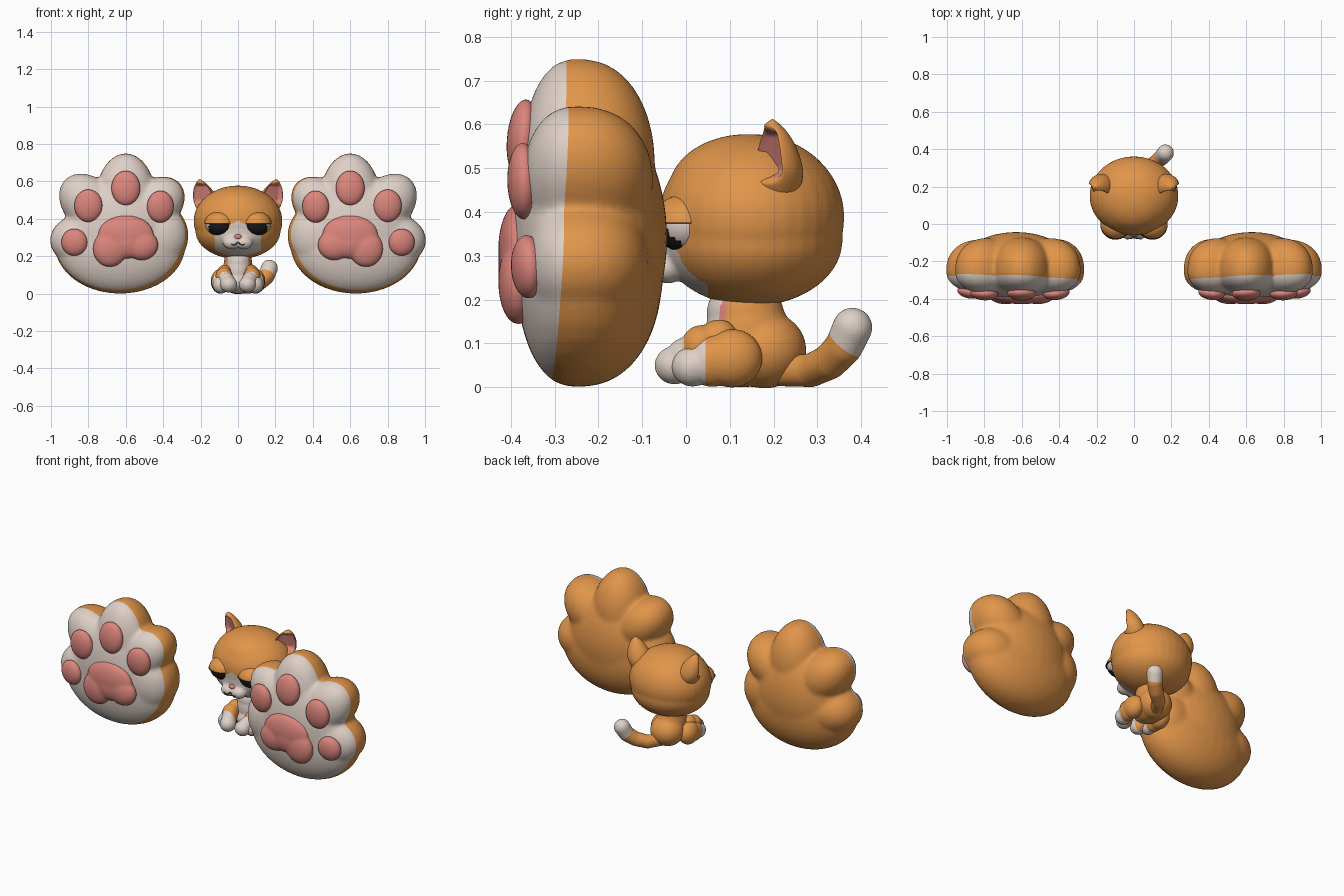
import bpy, bmesh, math
from mathutils import Vector, Matrix
from mathutils.bvhtree import BVHTree

if "Cube" in bpy.data.objects:
    bpy.data.objects.remove(bpy.data.objects["Cube"])


def material(name, rgb):
    m = bpy.data.materials.new(name)
    m.use_nodes = True
    m.diffuse_color = (*rgb, 1)
    m.node_tree.nodes["Principled BSDF"].inputs["Base Color"].default_value = (*rgb, 1)
    return m


MATS = [material("orange fur", (0.75, 0.30, 0.068)),
        material("cream fur", (0.73, 0.63, 0.57)),
        material("pink skin", (0.71, 0.235, 0.20)),
        material("dark eye", (0.012, 0.012, 0.014))]
ORANGE, CREAM, PINK, DARK = range(4)


def finish(name, bm, rule=None, cuts=()):
    """Turn a bmesh into a smooth object, coloured face by face with a rule."""
    for co, no in cuts:
        bmesh.ops.bisect_plane(bm, geom=bm.verts[:] + bm.edges[:] + bm.faces[:],
                               plane_co=co, plane_no=no)
    for f in bm.faces:
        f.smooth = True
        if rule:
            f.material_index = rule(f.calc_center_median())
    me = bpy.data.meshes.new(name)
    bm.to_mesh(me)
    bm.free()
    for m in MATS:
        me.materials.append(m)
    ob = bpy.data.objects.new(name, me)
    bpy.context.collection.objects.link(ob)
    return ob


def add_ball(bm, c, r, rot=Matrix()):
    bmesh.ops.create_uvsphere(bm, u_segments=32, v_segments=20, radius=1,
                              matrix=Matrix.Translation(c) @ rot @ Matrix.Diagonal((*r, 1)))


def ball(name, c, r, rule, rot=Matrix()):
    bm = bmesh.new()
    add_ball(bm, c, r, rot)
    return finish(name, bm, rule)


def blob(name, balls, voxel, rule, cuts=(), smooth=6, shape=None):
    """Fuse ellipsoids into one soft skin; also return a tree for ray casts."""
    bm = bmesh.new()
    for b in balls:
        add_ball(bm, *b)
    if shape:
        for v in bm.verts:
            v.co.y = shape(v.co.y)
    raw = finish(name + " raw", bm)
    mod = raw.modifiers.new("fuse", 'REMESH')
    mod.mode, mod.voxel_size = 'VOXEL', voxel
    mod = raw.modifiers.new("soften", 'SMOOTH')
    mod.factor, mod.iterations = 0.5, smooth
    dg = bpy.context.evaluated_depsgraph_get()
    me = bpy.data.meshes.new_from_object(raw.evaluated_get(dg))
    bm = bmesh.new()
    bm.from_mesh(me)
    bpy.data.objects.remove(raw)
    bpy.data.meshes.remove(me)
    tree = BVHTree.FromBMesh(bm)
    finish(name, bm, rule, cuts)
    return tree


def front_point(tree, x, z):
    loc, no, _, _ = tree.ray_cast(Vector((x, -2, z)), Vector((0, 1, 0)))
    return loc, no


def flat(i):
    return lambda c: i


def clamp(v):
    return max(0, min(1, v))


# Giant paws: toes are long petals that run in towards the palm
def paw_depth(y):
    u = (y + .25) / .21
    return -.25 + abs(u) ** .85 * (.21 if u > 0 else -.147)


def giant_paw(s, side):
    lobes = [(.63, .34, .30, .30, .207, 0),     # core
             (.63, .26, .35, .26, .195, 0),     # palm
             (.60, .51, .16, .24, .175, 0),     # top toe
             (.79, .475, .14, .19, .17, 45),    # outer toe
             (.45, .468, .135, .185, .17, -49),  # inner toe
             (.83, .285, .175, .14, .16, 0),    # thumb toe
             (.42, .31, .155, .17, .165, 0)]    # inner heel
    balls = [((s * x, -.25, z), (rx, ry, rz), Matrix.Rotation(s * math.radians(a), 4, 'Y'))
             for x, z, rx, rz, ry, a in lobes]
    split, slope = Vector((s * .63, -.285, .5)), Vector((-s * .04, 1, -.05))
    tree = blob(side + " giant paw", balls, .011,
                lambda c: CREAM if (c - split).dot(slope) < 0 else ORANGE,
                [(split, slope)], 10, paw_depth)
    pads = [("top", .60, .565, .077, .092), ("outer", .80, .47, .075, .087),
            ("inner", .415, .465, .072, .085), ("thumb", .875, .275, .07, .072)]
    for nm, x, z, rx, rz in pads:
        loc, no = front_point(tree, s * x, z)
        aim = (no + Vector((0, -.25, 0))).normalized()
        rot = (-aim).to_track_quat('Y', 'Z').to_matrix().to_4x4()
        ball(f"{side} {nm} toe pad", loc, (rx, .037, rz), flat(PINK), rot)
    # Bean-shaped palm pad
    bean = [((s * x, front_point(tree, s * .6, .28)[0].y + .008, z), (rx, .046, rz))
            for x, z, rx, rz in [(.60, .315, .15, .105), (.685, .24, .092, .098),
                                 (.515, .26, .09, .082), (.60, .275, .12, .088)]]
    blob(side + " palm pad", bean, .007, flat(PINK), smooth=14)


for s, side in ((1, "left"), (-1, "right")):
    giant_paw(s, side)


# Head with cream lower face
def head_rule(c):
    if c.y < .05 and c.z < .385 and abs(c.x) < .125 * min(1, (.395 - c.z) / .08):
        return CREAM
    return ORANGE


skull = [((0, .15, .388), (.238, .212, .19)), ((0, .15, .335), (.228, .208, .15)),
         ((0, .14, .45), (.19, .18, .128))]
skull += [((s * .032, -.042, .272), (.048, .04, .036)) for s in (1, -1)]
face = blob("head", skull, .007, head_rule, [((0, .05, 0), (0, 1, 0))], 12)

# Nose and mouth
ball("nose", front_point(face, 0, .303)[0], (.021, .013, .014), flat(PINK))
mouth = bpy.data.curves.new("mouth", 'CURVE')
mouth.dimensions, mouth.bevel_depth = '3D', .0025
line = mouth.splines.new('POLY')
line.points.add(16)
for i, p in enumerate(line.points):
    x = (i - 8) * .0048
    z = .277 - .017 * abs(math.sin(x / .04 * math.pi * .85))
    p.co = (x, front_point(face, x, z)[0].y - .001, z, 1)
mouth.materials.append(MATS[DARK])
bpy.context.collection.objects.link(bpy.data.objects.new("mouth", mouth))


# Half-closed eyes
def eye(s, side):
    c, r = Vector((s * .098, .0, .372)), Vector((.076, .074, .064))
    ball(side + " eyeball", c, r,
         lambda p: DARK if abs(p.x - s * .092) < .064 and p.y < -.01 else CREAM)
    bm = bmesh.new()
    add_ball(bm, c, r * 1.07)
    cut = bmesh.ops.bisect_plane(bm, geom=bm.verts[:] + bm.edges[:] + bm.faces[:],
                                 plane_co=(0, 0, .376), plane_no=(0, 0, 1), clear_inner=True)
    rim = [e for e in cut["geom_cut"] if isinstance(e, bmesh.types.BMEdge)]
    bmesh.ops.holes_fill(bm, edges=rim)
    lid = finish(side + " eyelid", bm, lambda p: DARK if p.z < .3765 else ORANGE)
    for p in lid.data.polygons:
        p.use_smooth = p.material_index == ORANGE
    # Thin lash line under the lid
    ball(side + " lash", (c.x, -.004, .375), (.082, .08, .004), flat(DARK))


# Thick rounded ear with a pink bowl facing forward and outward
def ear(s, side, rings=30, seg=48):
    base, tip = Vector((s * .15, .205, .42)), Vector((s * .205, .197, .612))
    fwd, across = Vector((s * .45, -.893, 0)), Vector((.893, s * .45, 0))
    bm = bmesh.new()
    grid, pink = [], set()
    for j in range(rings):
        t = math.sin(j / rings * math.pi / 2)
        r = (1 - t ** 3) ** .8 * (.6 + .4 * math.sin(min(1, t / .45) * math.pi / 2))
        row = []
        for k in range(seg):
            a = 2 * math.pi * k / seg
            f = math.cos(a)
            w = clamp((f - .2) / .45) * clamp((t - .25) / .12) * clamp((.93 - t) / .12)
            v = bm.verts.new(base.lerp(tip, t) + across * (math.sin(a) * r * .073)
                             + fwd * ((f - w * (f + .1)) * r * .068))
            if w > .3:
                pink.add(v)
            row.append(v)
        grid.append(row)
    for lo, hi in zip(grid, grid[1:]):
        for k in range(seg):
            n = (k + 1) % seg
            f = bm.faces.new((lo[k], lo[n], hi[n], hi[k]))
            f.material_index = PINK if all(v in pink for v in f.verts) else ORANGE
    top = bm.verts.new(tip)
    for k in range(seg):
        bm.faces.new((grid[-1][k], grid[-1][(k + 1) % seg], top))
    bmesh.ops.recalc_face_normals(bm, faces=bm.faces[:])
    finish(side + " ear", bm)


# Legs: slanting front legs, rounded hind legs
def legs(s, side):
    blob(side + " front leg",
         [((s * .05, -.026, .05), (.046, .046, .044)), ((s * .06, .0, .068), (.042, .045, .046)),
          ((s * .075, .035, .092), (.046, .047, .05)), ((s * .072, .075, .11), (.04, .045, .045))],
         .005, lambda c: CREAM if c.y < -.005 else ORANGE, [((0, -.005, 0), (0, 1, 0))], 10)
    blob(side + " hind leg",
         [((s * .093, .105, .066), (.053, .07, .067)), ((s * .093, .06, .06), (.049, .055, .06)),
          ((s * .09, .015, .047), (.046, .048, .046))],
         .005, lambda c: CREAM if c.y < .045 else ORANGE, [((0, .045, 0), (0, 1, 0))], 10)


for s, side in ((1, "left"), (-1, "right")):
    eye(s, side)
    ear(s, side)
    legs(s, side)


# Body with cream chest and small pink side patches
def body_rule(c):
    if c.y < .095 and abs(c.x) < .055:
        return CREAM
    if c.y < .092 and c.z > .155:
        return PINK
    return ORANGE


blob("body", [((0, .18, .085), (.097, .095, .088)), ((0, .14, .12), (.083, .097, .11)),
              ((0, .135, .17), (.075, .088, .08)), ((0, .13, .06), (.085, .1, .06))],
     .006, body_rule, smooth=10)

# Tail curling up to a cream tip
path = [Vector(p) for p in ((.02, .22, .037), (.06, .285, .038), (.115, .328, .058),
                            (.152, .36, .092), (.168, .38, .136))]
links = []
for i in range(25):
    u = i / 6
    k = min(int(u), 3)
    w = .036 + .010 * i / 24
    links.append((path[k].lerp(path[k + 1], u - k), (w, w, w)))
tip_co, tip_no = Vector((.14, .36, .108)), Vector((.3, .6, .74))
blob("tail", links, .005, lambda c: CREAM if (c - tip_co).dot(tip_no) > 0 else ORANGE,
     [(tip_co, tip_no)], 16)
